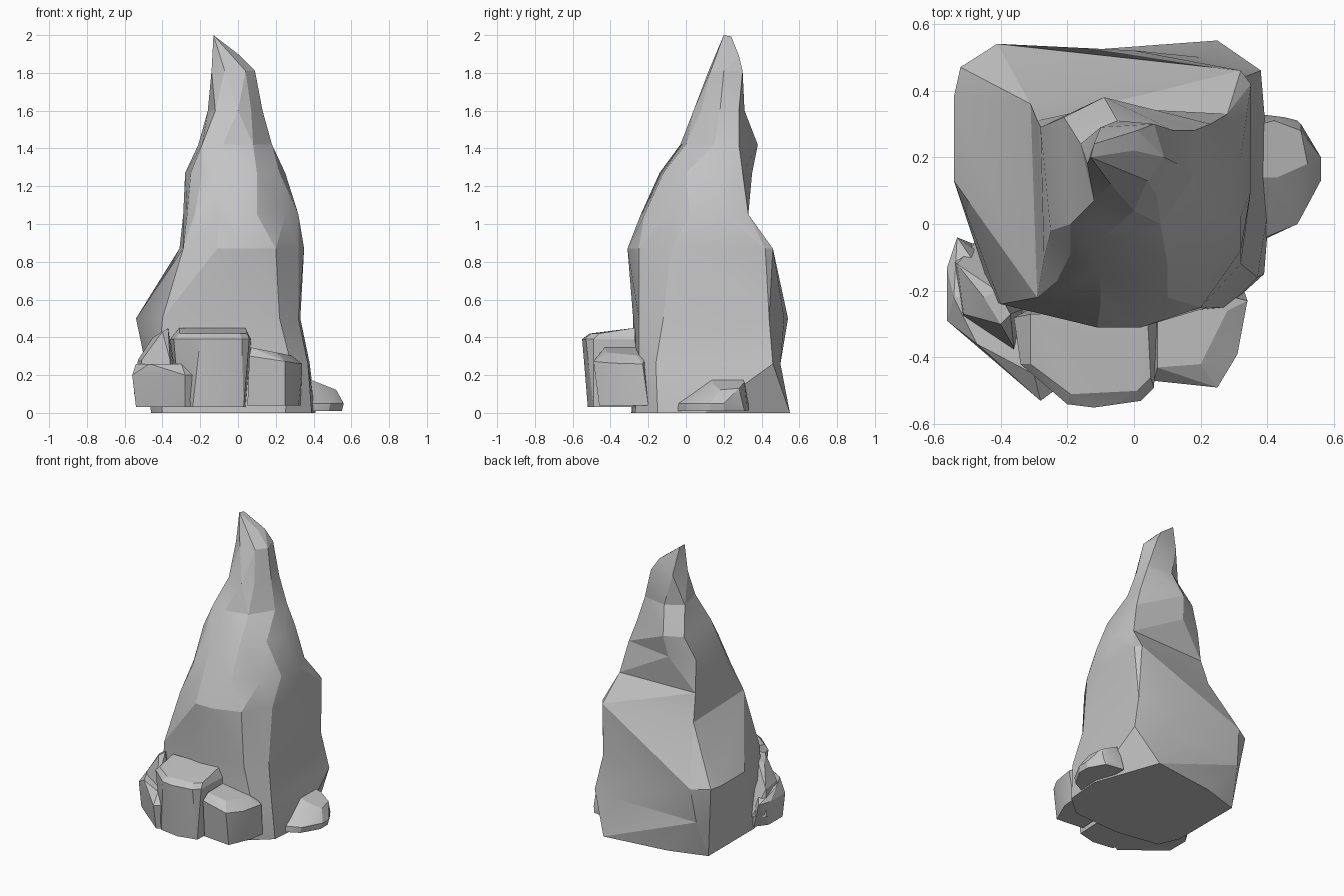
import bpy, bmesh, math

cube = bpy.data.objects.get("Cube")
if cube:
    bpy.data.objects.remove(cube, do_unlink=True)

stone = bpy.data.materials.new("grey_stone")
stone.use_nodes = True
stone.diffuse_color = (.55, .55, .55, 1)
stone.node_tree.nodes["Principled BSDF"].inputs["Base Color"].default_value = stone.diffuse_color


def finish(name, bm):
    """Clean the mesh, then turn it into a shaded object."""
    bmesh.ops.remove_doubles(bm, verts=bm.verts, dist=.0005)
    bmesh.ops.dissolve_limit(bm, angle_limit=math.radians(2), verts=bm.verts, edges=bm.edges)
    bmesh.ops.recalc_face_normals(bm, faces=bm.faces)
    mesh = bpy.data.meshes.new(name)
    bm.to_mesh(mesh)
    bm.free()
    mesh.materials.append(stone)
    obj = bpy.data.objects.new(name, mesh)
    bpy.context.collection.objects.link(obj)
    bpy.ops.object.select_all(action="DESELECT")
    obj.select_set(True)
    bpy.context.view_layer.objects.active = obj
    bpy.ops.object.shade_smooth_by_angle(angle=math.radians(17))
    return obj


def hull(bm, points):
    """Wrap points in a convex skin; return the vertices and faces."""
    verts = [bm.verts.new(p) for p in points]
    result = bmesh.ops.convex_hull(bm, input=verts)
    loose = [v for v in result["geom_interior"] if isinstance(v, bmesh.types.BMVert)]
    faces = [f for f in result["geom"] if isinstance(f, bmesh.types.BMFace)]
    return verts, faces, loose


def loft(name, rings):
    """Stack convex bands between neighbouring outlines, leaving out inner caps."""
    bm = bmesh.new()
    last = len(rings) - 2
    for i, (low, high) in enumerate(zip(rings, rings[1:])):
        verts, faces, loose = hull(bm, low + high)
        bottom, top = set(verts[:len(low)]), set(verts[len(low):])
        caps = [f for f in faces
                if (i > 0 and bottom.issuperset(f.verts))
                or (i < last and top.issuperset(f.verts))]
        bmesh.ops.delete(bm, geom=caps, context="FACES_ONLY")
        bmesh.ops.delete(bm, geom=[v for v in loose if v.is_valid], context="VERTS")
    return finish(name, bm)


def rock(name, points):
    bm = bmesh.new()
    verts, faces, loose = hull(bm, points)
    bmesh.ops.delete(bm, geom=loose, context="VERTS")
    return finish(name, bm)


def ring(z, *outline, lean=0):
    """Outline at a height, with an optional slope along x."""
    return [(x, y, z + lean * x) for x, y in outline]


# Tall spire: broad foot, bulging middle, waist at the back, hooked tip
foot = [
    ring(0, (-.46, -.1), (-.4, -.24), (-.1, -.29), (.25, -.27), (.39, -.15),
         (.41, .1), (.25, .55), (-.2, .49), (-.46, .41)),
    ring(.26, (-.49, .1), (-.42, -.23), (-.1, -.28), (.28, -.25), (.37, -.16),
         (.38, .46), (.2, .5), (-.43, .5), (-.49, .44)),
    ring(.5, (-.54, .13), (-.4, -.24), (-.1, -.28), (.22, -.25), (.32, -.12),
         (.33, .44), (0, .52), (-.41, .54), (-.52, .47), (-.54, .38)),
]
shoulder = [
    ring(.87, (-.31, .36), (-.29, -.22), (-.11, -.31), (.02, -.31), (.2, -.25),
         (.32, -.08), (.35, .1), (.35, .42), (.32, .46)),
    ring(1.05, (-.29, .31), (-.27, -.1), (-.23, -.17), (-.1, -.24), (.1, -.22),
         (.25, -.1), (.32, .02), (.32, .2), (.28, .33)),
    ring(1.27, (-.28, .29), (-.25, -.02), (-.19, -.09), (-.1, -.14), (.1, -.12),
         (.22, 0), (.25, .15), (.23, .3), (-.11, .35)),
]
tip = [
    ring(1.42, (-.21, .32), (-.19, 0), (-.08, -.03), (.08, 0),
         (.18, .15), (.18, .28), (-.09, .38)),
    ring(1.6, (-.16, .24), (-.12, .07), (0, .04), (.07, .08),
         (.13, .18), (.12, .28), (-.05, .31)),
    ring(1.81, (-.14, .18), (-.07, .12), (.04, .13), (.09, .2), (.06, .3), (-.1, .29)),
    ring(1.9, (-.13, .2), (-.12, .24), (0, .22), (.01, .28), lean=-.77),
]
loft("rock_spire", foot + shoulder + tip)

# Block standing against the front
rock("front_rock",
     ring(.03, (-.24, -.5), (-.1, -.52), (.03, -.49), (.04, -.25), (-.3, -.25), (-.31, -.4))
     + ring(.39, (-.36, -.28), (-.34, -.42), (-.2, -.54), (-.12, -.55), (.02, -.53),
            (.06, -.49), (.07, -.27))
     + ring(.42, (-.31, -.42), (-.19, -.51), (.01, -.5), (.05, -.46))
     + ring(.45, (-.31, -.27), (.04, -.27)))

# Smaller chunk beside it, with a top that falls away sideways
rock("front_left_rock",
     ring(.04, (.05, -.44), (.25, -.46), (.32, -.3), (.33, -.2), (.07, -.2))
     + ring(.31, (.06, -.47), (.25, -.49), (.31, -.39), (.34, -.23), lean=-.15)
     + ring(.36, (.07, -.43), (.2, -.42), (.28, -.26), (.22, -.2), (.07, -.22), lean=-.2))

# Low chunk and upright shard at the other corner
rock("front_right_rock",
     ring(.03, (-.54, -.14), (-.54, -.29), (-.28, -.5), (-.25, -.48), (-.3, -.2), (-.48, -.06))
     + ring(.2, (-.56, -.13), (-.56, -.29), (-.28, -.53), (-.24, -.5), (-.34, -.25), (-.53, -.04))
     + ring(.26, (-.54, -.22), (-.47, -.36), (-.3, -.45), (-.42, -.2)))
rock("front_right_shard",
     ring(.1, (-.55, -.1), (-.53, -.3), (-.36, -.42), (-.32, -.25), (-.47, -.05))
     + ring(.28, (-.53, -.12), (-.51, -.27), (-.36, -.37), (-.35, -.27))
     + ring(.67, (-.45, -.22), (-.4, -.3), (-.37, -.27), (-.41, -.2), lean=.6))

# Pebble at the side, sloping outwards
rock("side_pebble",
     ring(.01, (.36, -.06), (.48, 0), (.55, .12), (.55, .2), (.49, .31), (.36, .33))
     + ring(.05, (.37, -.05), (.49, 0), (.56, .13), (.56, .2), (.5, .3), (.45, .32), (.37, .33))
     + ring(.33, (.38, .14), (.43, .14), (.52, .18), (.5, .28), (.42, .31), (.38, .3), lean=-.4))
